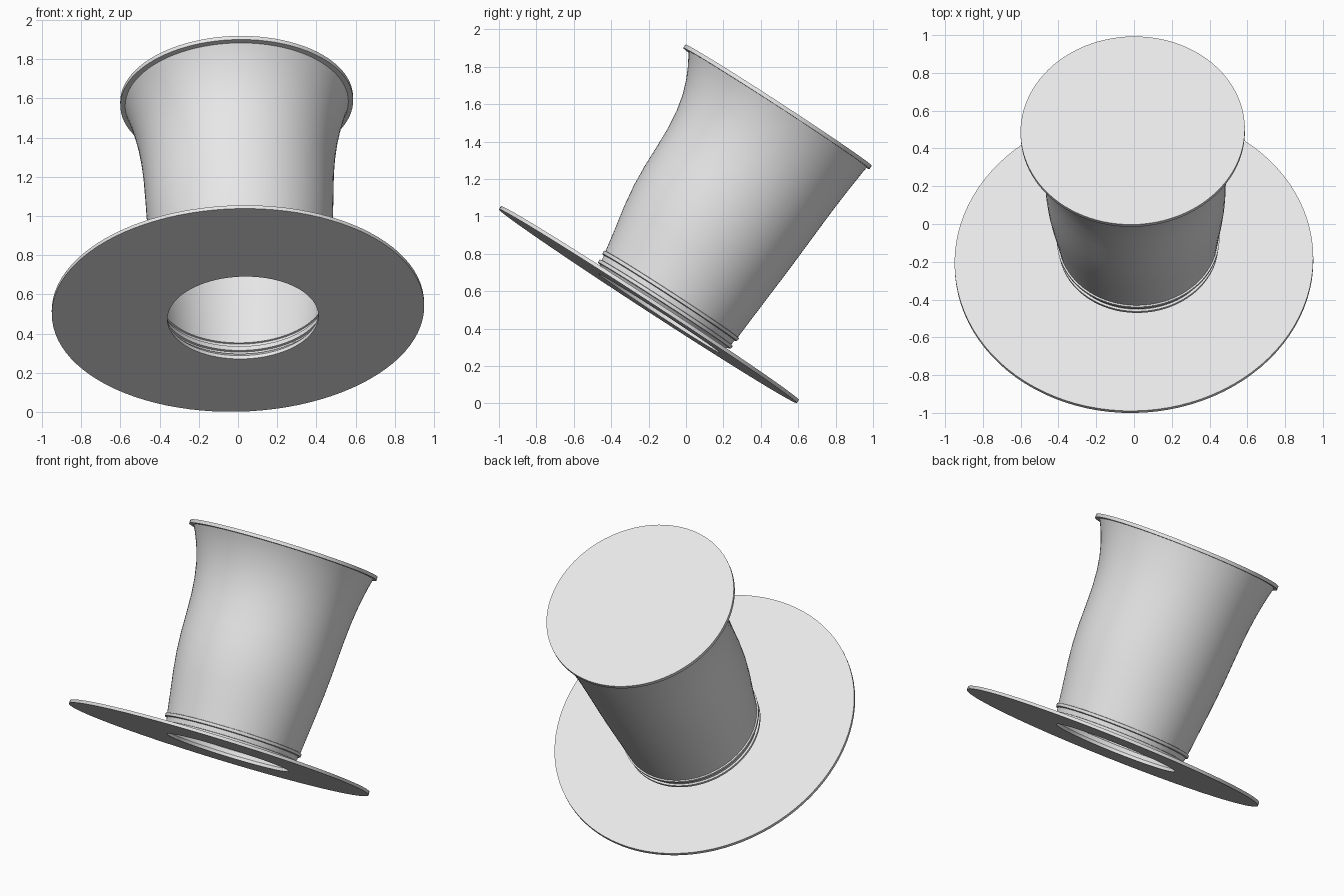
import bpy, bmesh, math
from mathutils import Matrix, Vector

if "Cube" in bpy.data.objects:
    bpy.data.objects.remove(bpy.data.objects["Cube"])

SEG = 96
grey = bpy.data.materials.new("light_grey")
grey.diffuse_color = (0.8, 0.8, 0.8, 1)
grey.use_nodes = True
grey.node_tree.nodes["Principled BSDF"].inputs["Base Color"].default_value = grey.diffuse_color

# Tilted frame: columns are sideways, along the brim, and up the hat's axis
up = Vector((-0.025, 0.545, 0.838)).normalized()
along = Vector((0, 0.838, -0.545)).normalized()
side = along.cross(up).normalized()
along = up.cross(side)
tilt = Matrix((side, along, up)).transposed().to_4x4()
tilt = Matrix.Translation((0, -0.204, 0.52)) @ tilt


def loft(name, rings, loop=False, caps=False):
    """Skin circles given as (centre x, centre y, height, radius)."""
    bm = bmesh.new()
    loops = []
    for cx, cy, h, r in rings:
        loops.append([bm.verts.new((cx + r * math.cos(a), cy + r * math.sin(a), h))
                      for a in (2 * math.pi * i / SEG for i in range(SEG))])
    pairs = list(zip(loops, loops[1:]))
    if loop:
        pairs.append((loops[-1], loops[0]))
    for lo, hi in pairs:
        for i in range(SEG):
            j = (i + 1) % SEG
            bm.faces.new((lo[i], lo[j], hi[j], hi[i]))
    if caps:
        bm.faces.new(loops[0][::-1])
        bm.faces.new(loops[-1])
    mesh = bpy.data.meshes.new(name)
    bm.to_mesh(mesh)
    bm.free()
    mesh.materials.append(grey)
    obj = bpy.data.objects.new(name, mesh)
    bpy.context.collection.objects.link(obj)
    obj.matrix_world = tilt
    bpy.ops.object.select_all(action='DESELECT')
    obj.select_set(True)
    bpy.context.view_layer.objects.active = obj
    bpy.ops.object.shade_smooth_by_angle(angle=math.radians(30))
    return obj


CX, CY = 0.025, 0.072  # crown and hole sit slightly off the brim's centre

# Flat brim with an open head hole
loft("brim", [(CX, CY, 0, 0.385), (0, 0, 0, 0.95),
              (0, 0, 0.02, 0.95), (CX, CY, 0.02, 0.385)], loop=True)

# Neck with two thin raised bands
neck = [(0.02, 0.385), (0.045, 0.407), (0.05, 0.423), (0.068, 0.425),
        (0.07, 0.413), (0.098, 0.417), (0.102, 0.429), (0.12, 0.431),
        (0.122, 0.422)]
rings = [(CX, CY, h, r) for h, r in neck]

# Crown: height, front edge and back edge; the front flares more than the back
crown = [(0.25, -0.373, 0.503), (0.38, -0.398, 0.512), (0.5, -0.415, 0.521),
         (0.62, -0.423, 0.529), (0.74, -0.425, 0.536), (0.86, -0.429, 0.543),
         (0.96, -0.441, 0.549), (1.05, -0.461, 0.556), (1.13, -0.490, 0.563),
         (1.19, -0.519, 0.569), (1.23, -0.542, 0.573), (1.26, -0.562, 0.577)]
rings += [(CX, (f + b) / 2, h, (b - f) / 2) for h, f, b in crown]
loft("crown", rings)

# Flat top with a small overhanging lip
loft("crown_top", [(CX, 0, 1.26, 0.594), (CX, 0, 1.282, 0.594)], caps=True)
